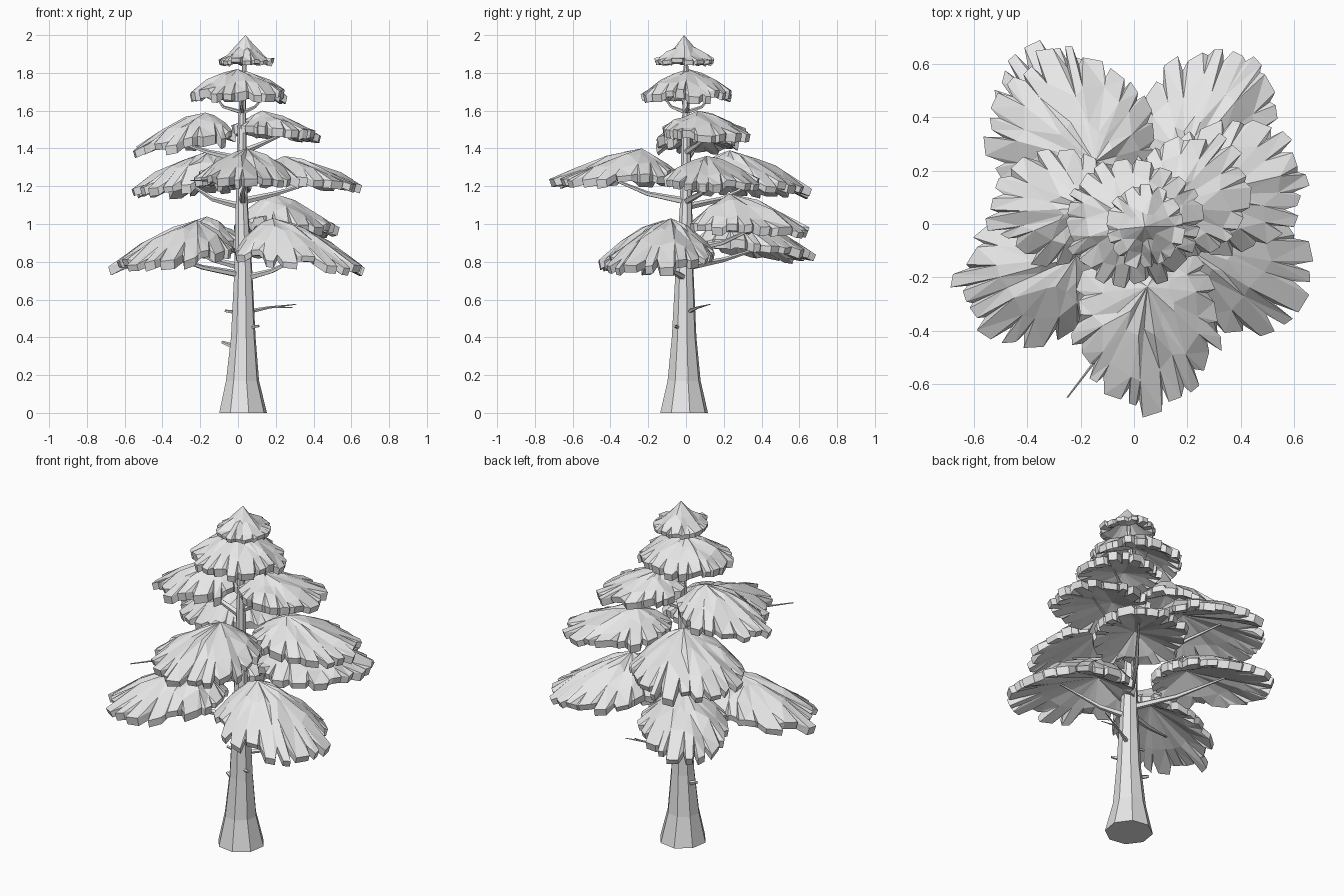
import bpy
import bmesh
import math
import random
from mathutils import Vector

cube = bpy.data.objects.get("Cube")
if cube:
    bpy.data.objects.remove(cube)

rng = random.Random(7)

# One plain grey for the whole tree
grey = bpy.data.materials.new("plain_grey")
grey.use_nodes = True
grey.diffuse_color = (0.8, 0.8, 0.8, 1)
grey.node_tree.nodes["Principled BSDF"].inputs["Base Color"].default_value = (0.8, 0.8, 0.8, 1)


def finish(bm, name):
    bmesh.ops.recalc_face_normals(bm, faces=bm.faces)
    mesh = bpy.data.meshes.new(name)
    bm.to_mesh(mesh)
    bm.free()
    mesh.materials.append(grey)
    obj = bpy.data.objects.new(name, mesh)
    bpy.context.collection.objects.link(obj)
    return obj


def tube(name, path, sides):
    """Tapered faceted limb along points of (x, y, z, radius)."""
    bm = bmesh.new()
    points = [Vector(p[:3]) for p in path]
    turn = (points[-1] - points[0]).to_track_quat('Z', 'Y')
    if sides > 6:
        turn.identity()
    rings = []
    for p, step in zip(points, path):
        ring = []
        for k in range(sides):
            ang = math.tau * (k + 0.3) / sides
            ring.append(bm.verts.new(p + turn @ Vector((math.cos(ang), math.sin(ang), 0)) * step[3]))
        rings.append(ring)
    for low, high in zip(rings, rings[1:]):
        for k in range(sides):
            j = (k + 1) % sides
            bm.faces.new((low[k], low[j], high[j], high[k]))
    bm.faces.new(rings[0])
    bm.faces.new(rings[-1])
    return finish(bm, name)


def foliage(name, centre, angle, half_len, half_wid, tip_z, root_z, top, lobes,
            shift=0.4, power=1.45, drop=0.045):
    """Domed, hollow-bottomed pad of needles with a ragged toothed rim."""
    bm = bmesh.new()
    turn = math.radians(angle)
    ca, sa = math.cos(turn), math.sin(turn)
    cx, cy = centre

    def add(ang, t, lower=0.0):
        # t runs from the peak (0) to the rim (1)
        u = -shift * half_len * (1 - t) + math.cos(ang) * half_len * t
        v = math.sin(ang) * half_wid * t
        rim_z = tip_z + drop + (root_z - tip_z) * (1 - math.cos(ang)) / 2
        z = rim_z + (top - rim_z) * (1 - min(t, 1.0) ** power) - lower
        return bm.verts.new((cx + ca * u - sa * v, cy + sa * u + ca * v, z))

    height = top - tip_z
    peak = add(0, 0)
    hollow = add(0, 0, height * 0.33)
    inner, middle, under, rim, hem = [], [], [], [], []
    angles = [math.tau * (k + rng.uniform(-0.25, 0.25)) / lobes for k in range(lobes)]
    for k, ang in enumerate(angles):
        step = (angles[k + 1] if k + 1 < lobes else angles[0] + math.tau) - ang
        inner.append(add(ang, rng.uniform(0.25, 0.42), rng.uniform(-0.01, 0.015)))
        middle.append(add(ang, rng.uniform(0.58, 0.76), rng.uniform(-0.016, 0.016)))
        under.append(add(ang, 0.62, height * 0.27 + rng.uniform(0, 0.02)))
        # each lobe: a notch, then two outer corners
        reach = rng.uniform(0.91, 1.04)
        lift = rng.uniform(-0.014, 0.014)
        thick = drop * rng.uniform(0.8, 1.2)
        for part, t, low in ((0, rng.uniform(0.82, 0.91), 0.015),
                             (rng.uniform(0.15, 0.3), reach, lift),
                             (rng.uniform(0.72, 0.88), reach + rng.uniform(-0.05, 0.02), lift)):
            a = ang + part * step
            rim.append(add(a, t, low))
            hem.append(add(a, t - 0.03, low + thick))
    count = len(rim)
    for k in range(lobes):
        j = (k + 1) % lobes
        bm.faces.new((peak, inner[k], inner[j]))
        bm.faces.new((inner[k], middle[k], middle[j], inner[j]))
        bm.faces.new((hollow, under[j], under[k]))
        for ring, edge in ((middle, rim), (under, hem)):
            a, b, c, d = (edge[(3 * k + i) % count] for i in range(4))
            bm.faces.new((ring[k], a, b))
            bm.faces.new((ring[k], b, c, ring[j]))
            bm.faces.new((ring[j], c, d))
    for k in range(count):
        j = (k + 1) % count
        bm.faces.new((rim[k], hem[k], hem[j], rim[j]))
    bmesh.ops.triangulate(bm, faces=[f for f in bm.faces if len(f.verts) > 3])
    return finish(bm, name)


# Trunk with a flared foot
tube("trunk", [(0.027, -0.01, 0, 0.13), (0.024, -0.01, 0.17, 0.09),
               (0.028, -0.01, 0.4, 0.067), (0.028, -0.008, 0.75, 0.049),
               (0.02, 0, 1.1, 0.033), (0.02, 0, 1.45, 0.025),
               (0.025, 0, 1.7, 0.016), (0.04, 0, 1.92, 0.01)], 8)

# Pads: name, centre, heading, half length, half width, tip z, root z, top z, lobes
pads = [
    ("low_front_left_pad", (-0.34, -0.18), 205, 0.34, 0.26, 0.73, 0.82, 1.02, 19),
    ("low_front_right_pad", (0.32, -0.13), -20, 0.36, 0.29, 0.73, 0.80, 1.03, 20),
    ("low_back_right_pad", (0.265, 0.35), 58, 0.35, 0.26, 0.91, 0.95, 1.16, 19),
    ("low_back_left_pad", (-0.24, 0.36), 122, 0.35, 0.25, 0.79, 0.86, 1.04, 18),
    ("middle_front_pad", (0.045, -0.37), -92, 0.34, 0.285, 1.18, 1.21, 1.40, 20),
    ("middle_right_pad", (0.36, 0.14), 15, 0.30, 0.26, 1.16, 1.21, 1.36, 18),
    ("middle_back_left_pad", (-0.235, 0.33), 132, 0.33, 0.31, 1.13, 1.18, 1.39, 21),
    ("high_left_pad", (-0.28, 0.06), 180, 0.27, 0.22, 1.35, 1.43, 1.59, 17),
    ("high_right_pad", (0.21, 0.11), 30, 0.24, 0.24, 1.42, 1.47, 1.60, 17),
]
for spec in pads:
    foliage(*spec)
    # bough from the trunk up into the pad
    name, (x, y), heading, length, _, tip, root, top, _ = spec
    base = root - 0.09
    tube(name.replace("pad", "bough"),
         [(0.025, 0, base, 0.02), (x * 0.55, y * 0.55, base + 0.04, 0.013),
          (x * 1.2, y * 1.2, (tip + top) / 2 - 0.03, 0.005)], 5)

# Crown tiers
foliage("upper_crown", (-0.005, 0.01), 0, 0.27, 0.25, 1.64, 1.64, 1.82, 20, 0, 1.5)
foliage("crown_tip", (0.04, -0.01), 0, 0.155, 0.165, 1.84, 1.84, 2.0, 14, 0, 0.65, 0.025)
for x, y in ((-0.13, -0.02), (0.15, 0.02), (0.02, 0.14), (0.03, -0.13)):
    tube("crown_bough", [(0.025, 0, 1.59, 0.012), (x * 0.6, y * 0.6, 1.62, 0.008),
                         (x, y, 1.69, 0.004)], 5)

# Dead stubs and twigs on the bare trunk
twigs = [
    ("left_stub", [(0, 0, 0.53, 0.012), (-0.07, 0.0, 0.54, 0.007)]),
    ("lower_left_stub", [(-0.02, 0, 0.35, 0.015), (-0.085, 0.02, 0.375, 0.008)]),
    ("right_stub", [(0.05, -0.03, 0.45, 0.012), (0.11, -0.06, 0.46, 0.007)]),
    ("long_twig", [(0.05, 0.01, 0.535, 0.013), (0.16, 0.06, 0.557, 0.007), (0.31, 0.13, 0.575, 0.002)]),
    ("twig_fork", [(0.2, 0.08, 0.56, 0.005), (0.29, 0.07, 0.557, 0.002)]),
    ("outer_twig", [(-0.12, -0.48, 1.23, 0.006), (-0.25, -0.65, 1.23, 0.003)]),
]
for name, path in twigs:
    tube(name, path, 5)
